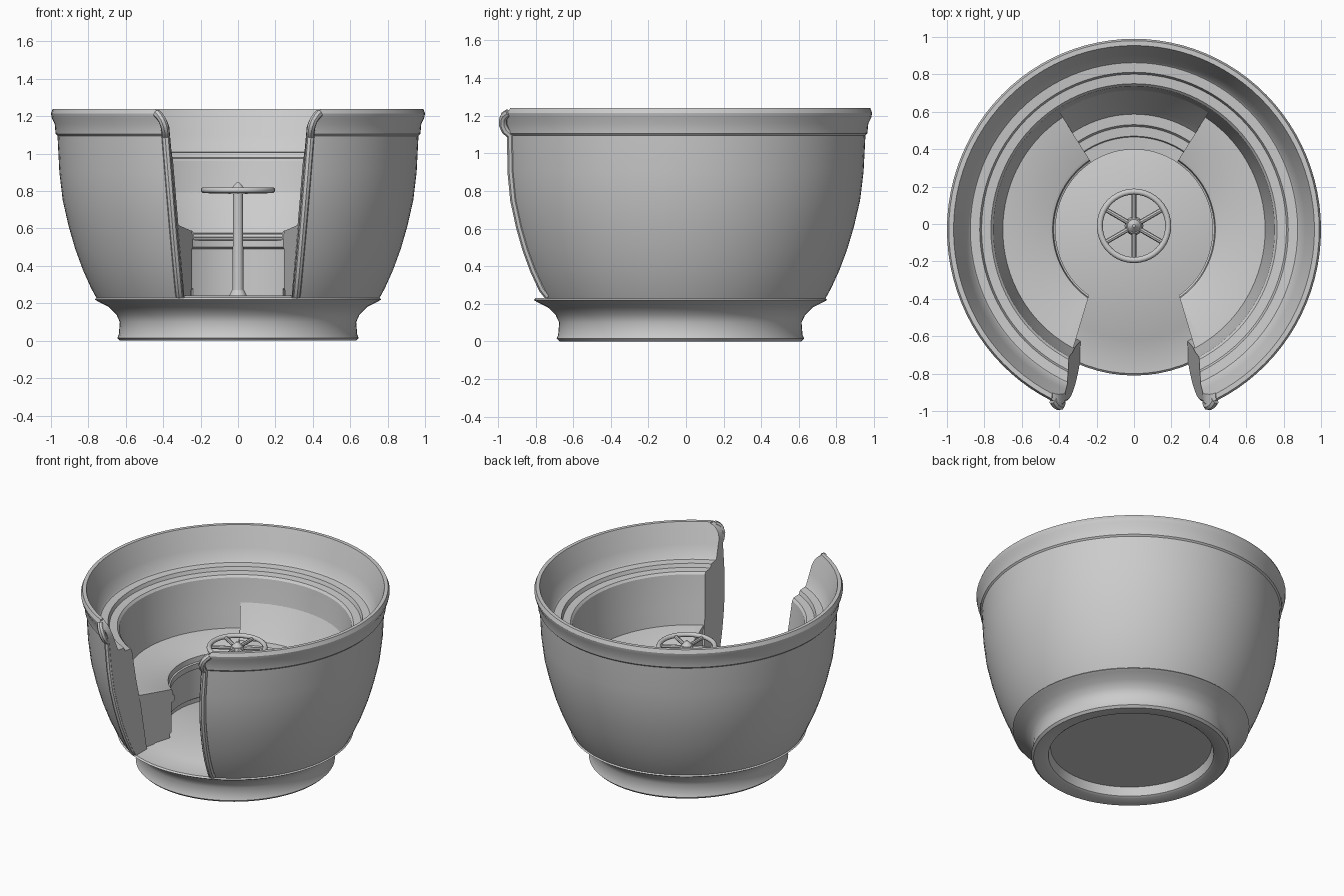
import bpy, bmesh, math
from mathutils import Vector

if "Cube" in bpy.data.objects:
    bpy.data.objects.remove(bpy.data.objects["Cube"], do_unlink=True)

STRETCH, SHIFT = 1.02, -0.03      # the bowl is slightly oval, set a little forward
FLOOR = 0.235

grey = bpy.data.materials.new("plain_grey")
grey.use_nodes = True
grey.diffuse_color = (0.6, 0.6, 0.6, 1)
grey.node_tree.nodes["Principled BSDF"].inputs["Base Color"].default_value = (0.6, 0.6, 0.6, 1)


def finish(ob, angle=32):
    ob.data.materials.clear()
    ob.data.materials.append(grey)
    bpy.ops.object.select_all(action='DESELECT')
    ob.select_set(True)
    bpy.context.view_layer.objects.active = ob
    bpy.ops.object.shade_smooth_by_angle(angle=math.radians(angle))


def mesh_object(name, bm):
    bmesh.ops.remove_doubles(bm, verts=bm.verts, dist=1e-5)
    bmesh.ops.recalc_face_normals(bm, faces=bm.faces)
    me = bpy.data.meshes.new(name)
    bm.to_mesh(me)
    bm.free()
    ob = bpy.data.objects.new(name, me)
    bpy.context.collection.objects.link(ob)
    return ob


def revolve(name, profile, start=0, end=360, segs=72, closed=True):
    """Spin an (r, z) profile round the z axis, capping partial sweeps."""
    bm = bmesh.new()
    rings = []
    for i in range(segs + 1):
        a = math.radians(start + (end - start) * i / segs)
        rings.append([bm.verts.new((r * math.cos(a), r * math.sin(a) * STRETCH + SHIFT, z))
                      for r, z in profile])
    n = len(profile)
    for p, q in zip(rings, rings[1:]):
        for j in range(n if closed else n - 1):
            k = (j + 1) % n
            bm.faces.new((p[j], p[k], q[k], q[j]))
    if end - start < 360:
        bm.faces.new(rings[0])
        bm.faces.new(rings[-1])
    return mesh_object(name, bm)


def door_half(y, z):
    """Doorway half width in the bowl: leaning jambs with rounded top corners."""
    t = min(max((z - 1.11) / 0.125, 0), 1)
    flare = 0.1 * (1 - math.sqrt(1 - t * t))
    return 0.29 + 0.08 * (min(z, 1.1) - 0.24) + 0.03 * (-y - 0.72) + flare


def bench_half(y, z):
    """Gap between the bench ends, widening toward the wall."""
    return 0.237 + 0.3 * (-y - 0.37)


def make_cutter(name, half):
    bm = bmesh.new()
    rows = []
    for z in [0.2, 1.1, 1.14, 1.17, 1.19, 1.21, 1.222, 1.23, 1.4]:
        rows.append([bm.verts.new((s * half(y, z), y, z))
                     for s, y in ((-1, -0.2), (1, -0.2), (1, -1.25), (-1, -1.25))])
    for p, q in zip(rows, rows[1:]):
        for j in range(4):
            k = (j + 1) % 4
            bm.faces.new((p[j], p[k], q[k], q[j]))
    bm.faces.new(rows[0])
    bm.faces.new(rows[-1])
    ob = mesh_object(name, bm)
    ob.hide_render = True
    return ob


def cut(ob, cutter):
    mod = ob.modifiers.new("doorway", 'BOOLEAN')
    mod.operation = 'DIFFERENCE'
    mod.solver = 'EXACT'
    mod.object = cutter
    bpy.context.view_layer.objects.active = ob
    bpy.ops.object.modifier_apply(modifier=mod.name)


door_cutter = make_cutter("doorway_cutter", door_half)
bench_cutter = make_cutter("bench_cutter", bench_half)

# bowl shell with rolled rim and stepped inner ledge
outer = [(0.755, 0.225), (0.785, 0.28), (0.83, 0.38), (0.87, 0.49), (0.905, 0.61),
         (0.937, 0.75), (0.955, 0.9), (0.965, 1.095)]
rim = [(0.975, 1.105), (0.98, 1.16), (0.995, 1.19), (1.0, 1.215), (0.99, 1.24), (0.965, 1.24)]
inner = [(0.95, 1.2), (0.915, 1.1), (0.885, 1.02), (0.875, 1.01), (0.825, 1.005),
         (0.815, 0.98), (0.765, 0.975), (0.752, 0.96), (0.725, 0.75), (0.69, 0.56), (0.65, 0.225)]
bowl = revolve("bowl_shell", outer + rim + inner, segs=96)
cut(bowl, door_cutter)
finish(bowl)

# foot, floor and hollow underside in one turned piece
foot = revolve("foot_and_floor",
               [(0, 0.075), (0.52, 0.075), (0.535, 0.015), (0.55, 0.005), (0.63, 0), (0.645, 0.015),
                (0.637, 0.035), (0.632, 0.1), (0.65, 0.14), (0.69, 0.18), (0.745, 0.208),
                (0.765, 0.22), (0.755, 0.23), (0.58, FLOOR), (0.57, FLOOR + 0.006),
                (0, FLOOR + 0.006)], closed=False)
finish(foot)

# curved side benches with cushions, trimmed at the doorway
bench = [(0.455, 0.22), (0.455, 0.27), (0.44, 0.28), (0.44, 0.49), (0.42, 0.5), (0.42, 0.54),
         (0.43, 0.545), (0.435, 0.58), (0.45, 0.588), (0.71, 0.622), (0.71, 0.22)]
for name, a, b in (("left_bench", -75, 57), ("right_bench", 123, 255)):
    ob = revolve(name, bench, a, b, 32)
    cut(ob, bench_cutter)
    finish(ob)

# lower stepped bench at the back, with a leaning backrest
step = [(0.44, 0.22), (0.44, 0.49), (0.42, 0.5), (0.42, 0.535), (0.485, 0.54), (0.49, 0.55),
        (0.54, 0.555), (0.55, 0.57), (0.605, 0.575), (0.63, 0.61), (0.735, 0.8), (0.735, 0.22)]
finish(revolve("back_bench", step, 57, 123, 20))

for helper in (door_cutter, bench_cutter):
    bpy.data.objects.remove(helper, do_unlink=True)


def tube(name, points, radius):
    cu = bpy.data.curves.new(name, 'CURVE')
    cu.dimensions = '3D'
    cu.bevel_depth = radius
    cu.bevel_resolution = 2
    cu.use_fill_caps = True
    sp = cu.splines.new('POLY')
    sp.points.add(len(points) - 1)
    for p, co in zip(sp.points, points):
        p.co = (*co, 1)
    ob = bpy.data.objects.new(name, cu)
    bpy.context.collection.objects.link(ob)
    bpy.ops.object.select_all(action='DESELECT')
    ob.select_set(True)
    bpy.context.view_layer.objects.active = ob
    bpy.ops.object.convert(target='MESH')
    finish(bpy.context.view_layer.objects.active, 40)


def on_wall(side, r, z):
    """Point on the outer wall just beside the doorway edge."""
    y = -r
    for _ in range(12):
        x = door_half(y, z) + 0.022
        y = SHIFT - STRETCH * math.sqrt(r * r - x * x)
    return (side * x, y, z)


# doorway trim: a bead following the outer wall up to the rim
edge = outer + [(0.99, 1.12), (1.005, 1.15), (1.01, 1.18), (1.008, 1.2), (0.995, 1.215)]
for side, label in ((1, "left"), (-1, "right")):
    tube(label + "_door_trim", [on_wall(side, r, max(z, 0.24)) for r, z in edge], 0.022)

# centre post with collar and hub
CY = -0.01


def lathe_part(name, r1, r2, z0, z1, sides=20):
    bpy.ops.mesh.primitive_cone_add(vertices=sides, radius1=r1, radius2=r2, depth=z1 - z0,
                                    location=(0, CY, (z0 + z1) / 2))
    ob = bpy.context.object
    ob.name = name
    finish(ob)


lathe_part("post_collar", 0.05, 0.032, FLOOR, 0.27)
lathe_part("centre_post", 0.03, 0.026, FLOOR, 0.79)
lathe_part("wheel_hub", 0.05, 0.04, 0.785, 0.815)
lathe_part("hub_cap", 0.035, 0.008, 0.815, 0.845)

# hand wheel and its six spokes
bpy.ops.mesh.primitive_torus_add(major_radius=0.183, minor_radius=0.016, major_segments=40,
                                 minor_segments=10, location=(0, CY, 0.805))
wheel = bpy.context.object
wheel.name = "wheel_rim"
finish(wheel, 60)
for i in range(6):
    a = math.radians(30 + 60 * i)
    d = Vector((math.cos(a), math.sin(a), 0))
    c = Vector((0, CY, 0.8))
    tube("wheel_spoke_%d" % (i + 1), [c + d * 0.02, c + d * 0.18], 0.013)
